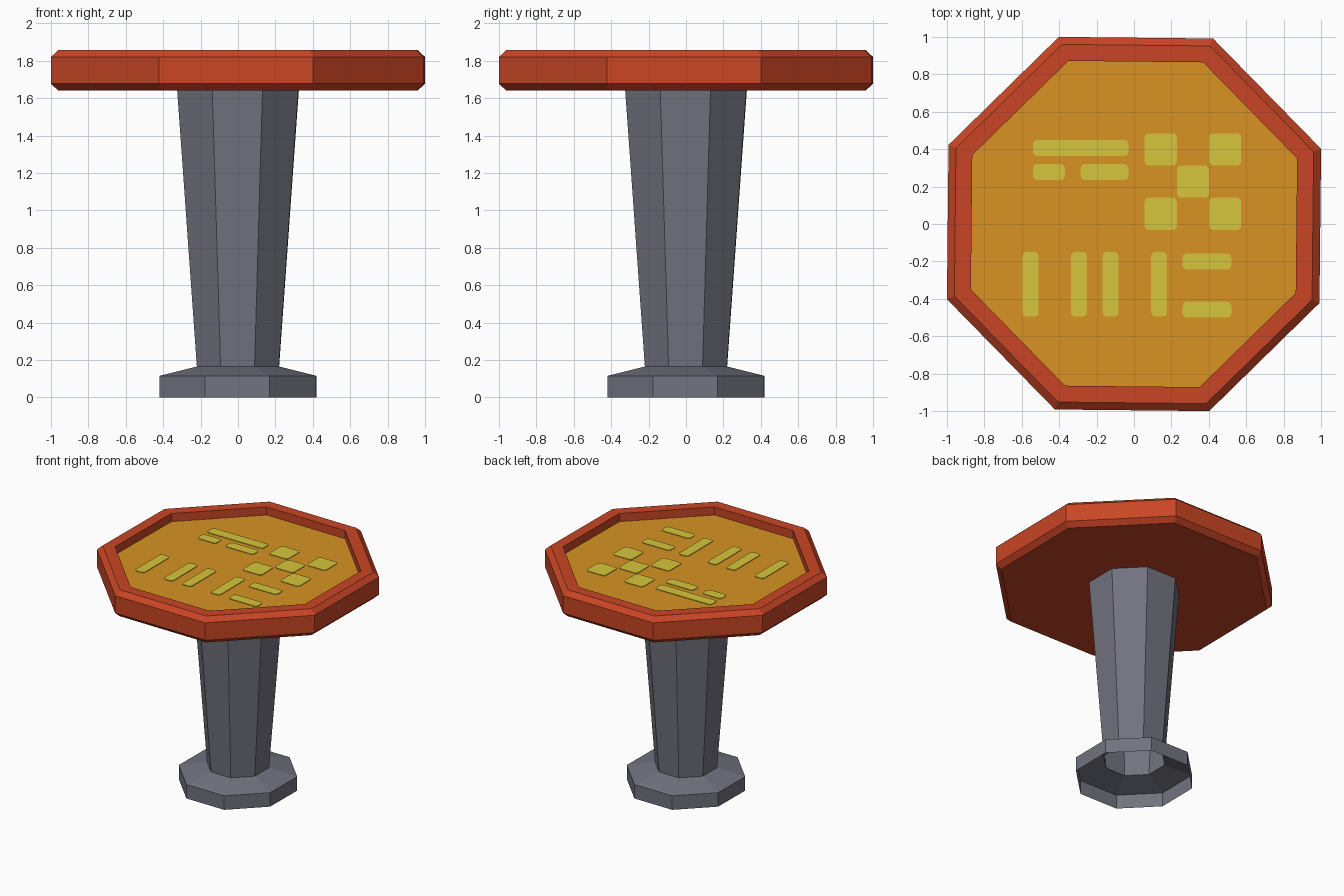
import bpy, bmesh, math

if "Cube" in bpy.data.objects:
    bpy.data.objects.remove(bpy.data.objects["Cube"])

K = 1.078                       # corner radius / half-width of the octagon
TURN = math.radians(21.9)       # slight twist of the whole model
FLOOR = 1.79                    # height of the recessed panel


def material(name, rgb):
    m = bpy.data.materials.new(name)
    m.diffuse_color = (*rgb, 1)
    m.use_nodes = True
    m.node_tree.nodes["Principled BSDF"].inputs["Base Color"].default_value = m.diffuse_color
    return m


RED = material("red rim", (0.584, 0.060, 0.018))
ORANGE = material("orange panel", (0.686, 0.288, 0.017))
YELLOW = material("yellow marks", (0.672, 0.565, 0.045))
GREY = material("grey metal", (0.168, 0.171, 0.212))


def finish(bm, name, *mats):
    me = bpy.data.meshes.new(name)
    bm.to_mesh(me)
    bm.free()
    for m in mats:
        me.materials.append(m)
    ob = bpy.data.objects.new(name, me)
    bpy.context.collection.objects.link(ob)
    return ob


def octagon_lathe(name, profile, mats, cap_start=False, cap_end=False):
    """Stack octagon rings (half-width, z) and skin them from start to end."""
    bm = bmesh.new()
    rings = []
    for w, z in profile:
        rings.append([bm.verts.new((w * K * math.cos(TURN + i * math.pi / 4),
                                    w * K * math.sin(TURN + i * math.pi / 4), z))
                      for i in range(8)])
    for a, b in zip(rings, rings[1:]):
        for i in range(8):
            j = (i + 1) % 8
            bm.faces.new((a[i], a[j], b[j], b[i]))
    if cap_start:
        bm.faces.new(rings[0][::-1])
    if cap_end:
        bm.faces.new(rings[-1]).material_index = len(mats) - 1
    return finish(bm, name, *mats)


# pedestal: hollow foot, sloped shoulder and flaring column
octagon_lathe("pedestal", [(0.42, 0), (0.42, 0.115), (0.22, 0.165), (0.325, 1.64)], [GREY])

# table top: chamfered rim around a sunken orange panel
octagon_lathe("table_top",
              [(0.96, 1.64), (1.0, 1.677), (1.0, 1.82), (0.96, 1.857),
               (0.872, 1.857), (0.872, FLOOR)],
              [RED, ORANGE], cap_start=True, cap_end=True)


def plates(name, boxes, r=0.022):
    """Thin round-cornered plates, each given as x0, x1, y0, y1."""
    bm = bmesh.new()
    for x0, x1, y0, y1 in boxes:
        corners = [(x1 - r, y1 - r), (x0 + r, y1 - r), (x0 + r, y0 + r), (x1 - r, y0 + r)]
        outline = []
        for q, (cx, cy) in enumerate(corners):
            for s in range(4):
                a = (q + s / 3) * math.pi / 2
                outline.append((cx + r * math.cos(a), cy + r * math.sin(a)))
        low = [bm.verts.new((x, y, FLOOR)) for x, y in outline]
        top = [bm.verts.new((x, y, FLOOR + 0.005)) for x, y in outline]
        bm.faces.new(top)
        for i in range(len(low)):
            j = (i + 1) % len(low)
            bm.faces.new((low[i], low[j], top[j], top[i]))
    return finish(bm, name, YELLOW)


# checker of five squares
S = 0.172
plates("checker_marks", [(0.315 + dx * S - S / 2, 0.315 + dx * S + S / 2,
                          0.227 + dy * S - S / 2, 0.227 + dy * S + S / 2)
                         for dx, dy in ((0, 0), (1, 1), (-1, 1), (1, -1), (-1, -1))])

# dashes on the upper left
plates("upper_dashes", [(-0.54, -0.03, 0.363, 0.45),
                        (-0.54, -0.37, 0.235, 0.32),
                        (-0.285, -0.03, 0.235, 0.32)])

# abstract lower row: upright bars, then a pair of level dashes
plates("lower_bars", [(x, x + 0.085, -0.495, -0.15) for x in (-0.595, -0.337, -0.168, 0.092)]
       + [(0.26, 0.52, y, y + 0.085) for y in (-0.5, -0.243)])
